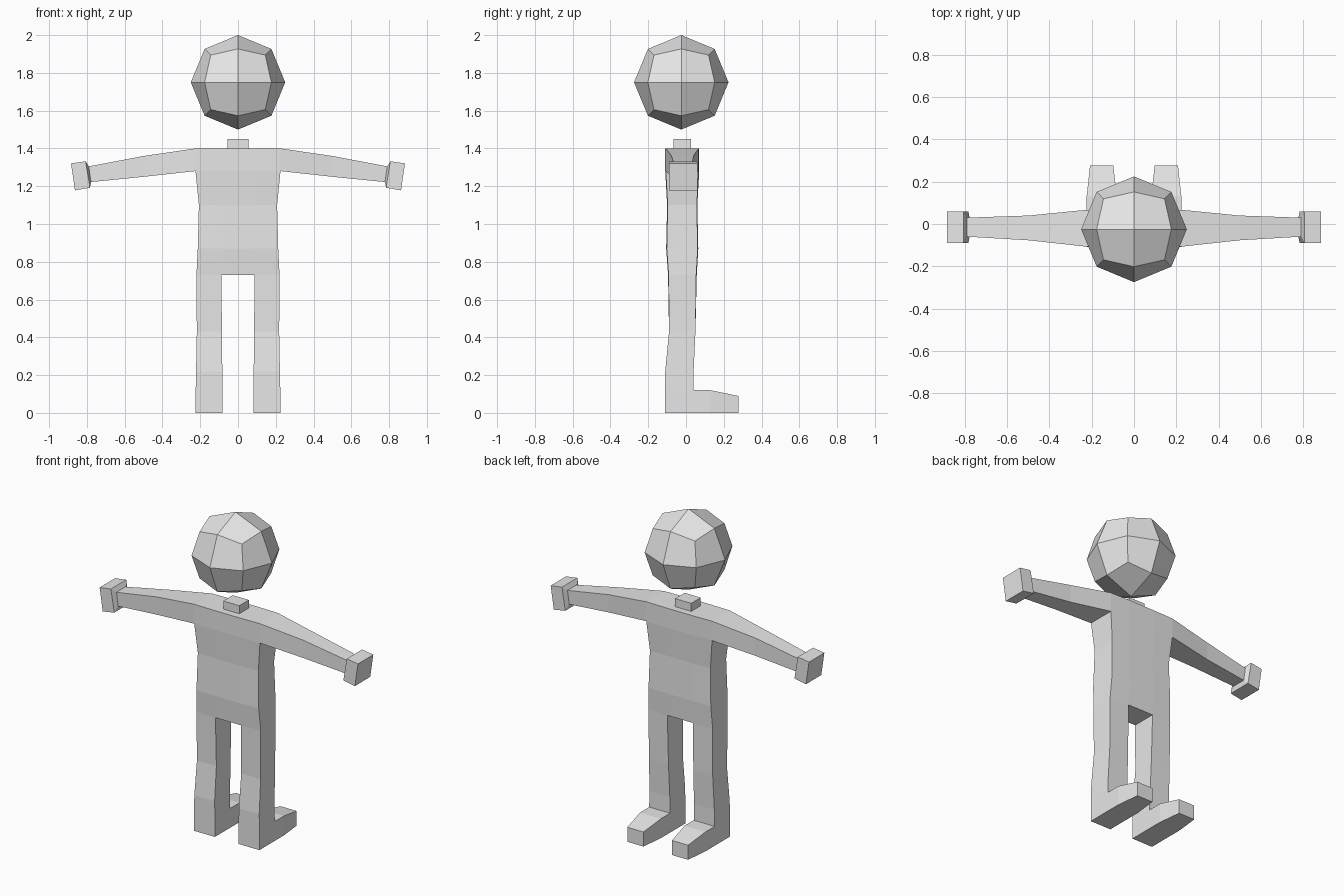
import bpy, bmesh
from mathutils import Vector, Matrix

if "Cube" in bpy.data.objects:
    bpy.data.objects.remove(bpy.data.objects["Cube"])

grey = bpy.data.materials.new("plain grey")
grey.diffuse_color = (0.8, 0.8, 0.8, 1)
grey.use_nodes = True
grey.node_tree.nodes["Principled BSDF"].inputs["Base Color"].default_value = grey.diffuse_color


def finish(name, bm):
    bmesh.ops.recalc_face_normals(bm, faces=bm.faces)
    mesh = bpy.data.meshes.new(name)
    bm.to_mesh(mesh)
    bm.free()
    mesh.materials.append(grey)
    obj = bpy.data.objects.new(name, mesh)
    bpy.context.collection.objects.link(obj)
    return obj


def bridge(bm, a, b, sides):
    # quads between two rings, only for the listed sides
    n = len(a)
    for i in sides:
        j = (i + 1) % n
        bm.faces.new((a[i], a[j], b[j], b[i]))


def ring(bm, pts):
    return [bm.verts.new(p) for p in pts]


# Body: right half (torso, arm, leg, foot), then mirrored
bm = bmesh.new()

# Torso levels: z, outer x, inner x, front y, back y
torso = [(1.40, .225, .09, -.11, .07),
         (1.28, .225, .09, -.11, .07),
         (1.10, .207, .085, -.10, .06),
         (0.87, .213, .085, -.105, .065),
         (0.73, .22, .088, -.095, .057)]
levels = []
for z, xo, xi, f, b in torso:
    levels.append(ring(bm, [(0, f, z), (xi, f, z), (xo, f + .003, z),
                            (xo, b - .003, z), (xi, b, z), (0, b, z)]))
for k in range(4):
    bridge(bm, levels[k], levels[k + 1], (0, 1, 3, 4) if k == 0 else range(5))
top, pit, hip = levels[0], levels[1], levels[-1]
for r in (top, hip):
    bm.faces.new((r[0], r[1], r[4], r[5]))
bm.faces.new(top[1:5])

# Arm and hand: top (x, z), bottom (x, z), front y, back y
arm = [(.50, 1.36, .50, 1.25, -.077, .04),
       (.790, 1.305, .778, 1.222, -.06, .03),
       (.807, 1.332, .784, 1.192, -.09, .06),
       (.884, 1.321, .863, 1.178, -.09, .06)]
prev = [top[2], top[3], pit[3], pit[2]]
for xt, zt, xb, zb, f, b in arm:
    cur = ring(bm, [(xt, f, zt), (xt, b, zt), (xb, b, zb), (xb, f, zb)])
    bridge(bm, prev, cur, range(4))
    prev = cur
bm.faces.new(prev)

# Leg: z, inner x, outer x, front y, back y
leg = [(.43, .085, .218, -.09, .05),
       (.22, .083, .222, -.11, .04),
       (.12, .081, .224, -.11, .04),
       (0, .081, .224, -.11, .04)]
prev = hip[1:5]
for z, xi, xo, f, b in leg:
    cur = ring(bm, [(xi, f, z), (xo, f, z), (xo, b, z), (xi, b, z)])
    bridge(bm, prev, cur, (0, 1, 3) if z == 0 else range(4))
    ankle, prev = prev, cur
sole = prev
bm.faces.new(sole)

# Foot, reaching to +y: y, inner x, outer x, top z
prev = [ankle[3], ankle[2], sole[2], sole[3]]
for y, xi, xo, z in [(.13, .081, .224, .12), (.277, .098, .208, .09)]:
    cur = ring(bm, [(xi, y, z), (xo, y, z), (xo, y, 0), (xi, y, 0)])
    bridge(bm, prev, cur, range(4))
    prev = cur
bm.faces.new(prev)

bmesh.ops.mirror(bm, geom=bm.verts[:] + bm.edges[:] + bm.faces[:],
                 matrix=Matrix.Identity(4), axis='X', merge_dist=.0005)
bmesh.ops.remove_doubles(bm, verts=bm.verts, dist=.0005)
finish("body", bm)

# Neck stub
bm = bmesh.new()
bmesh.ops.create_cube(bm, size=1)
for v in bm.verts:
    v.co = Vector((v.co.x * .11, v.co.y * .093 - .019, v.co.z * .05 + 1.425))
finish("neck", bm)

# Head: faceted ball from a once-divided cube
bm = bmesh.new()
bmesh.ops.create_cube(bm, size=1)
bmesh.ops.subdivide_edges(bm, edges=bm.edges[:], cuts=1, use_grid_fill=True)
for v in bm.verts:
    v.co = v.co.normalized() * .25 + Vector((0, -.025, 1.75))
finish("head", bm)
